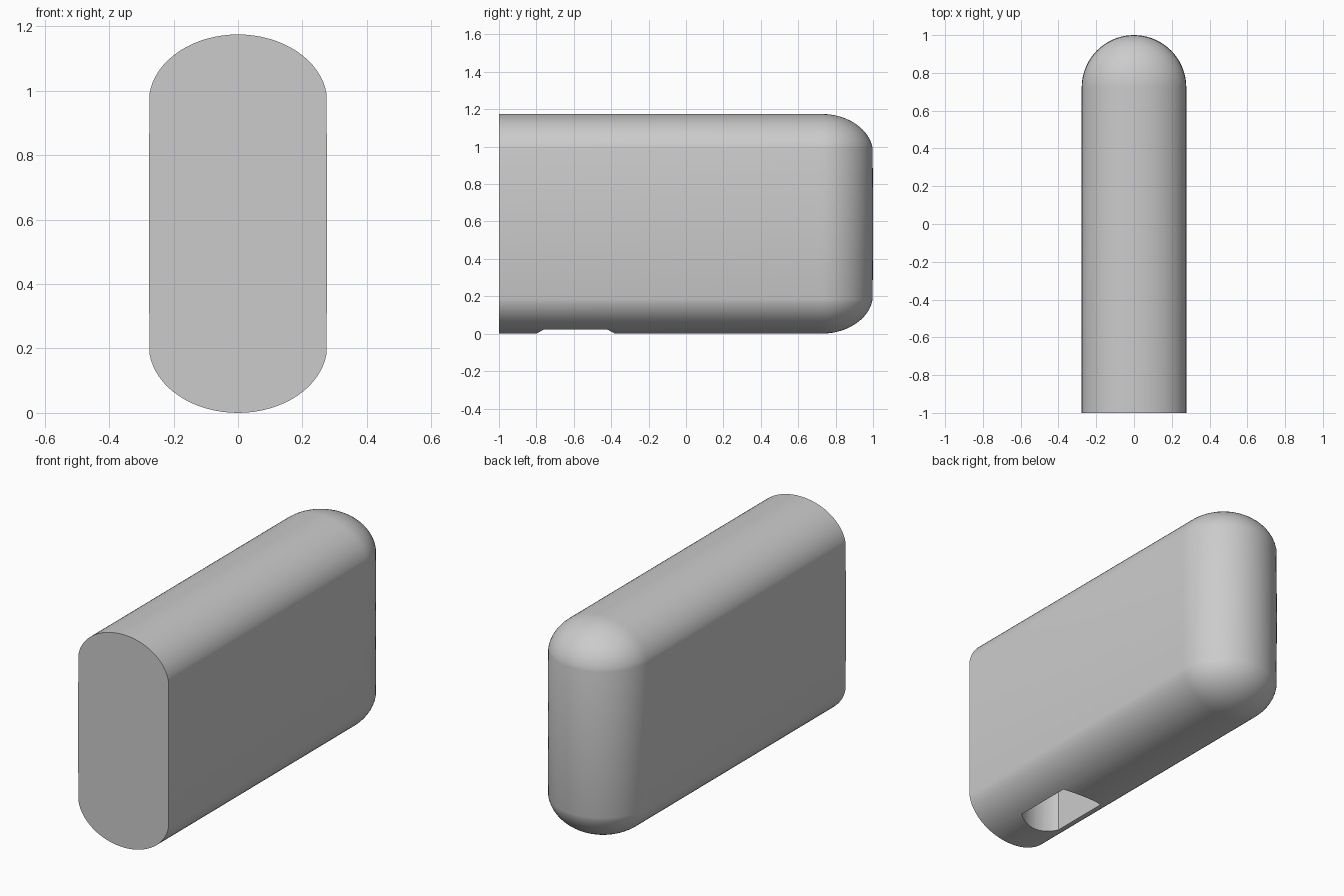
import bpy
import bmesh
from math import radians, cos, sin, asin

cube = bpy.data.objects.get("Cube")
if cube:
    bpy.data.objects.remove(cube)

HALF_W, HEIGHT, CURVE = 0.277, 1.175, 0.21   # half width, total height, height of the rounded edge
FRONT, BEND = -1.0, 0.723                    # flat front end, start of the rounded back

# Material
grey = bpy.data.materials.new("light_grey")
grey.use_nodes = True
colour = (0.6, 0.6, 0.6, 1)
grey.diffuse_color = colour
grey.node_tree.nodes["Principled BSDF"].inputs["Base Color"].default_value = colour


def make_object(name, bm):
    bmesh.ops.recalc_face_normals(bm, faces=bm.faces)
    mesh = bpy.data.meshes.new(name)
    bm.to_mesh(mesh)
    bm.free()
    mesh.materials.append(grey)
    obj = bpy.data.objects.new(name, mesh)
    bpy.context.collection.objects.link(obj)
    return obj


# Half profile (radius, height): rounded bottom, slightly bowed side, rounded top
angles = [radians(-90 + 83 * i / 16) for i in range(17)]
bottom = [(HALF_W * cos(a), CURVE + CURVE * sin(a)) for a in angles]
top = [(r, HEIGHT - z) for r, z in reversed(bottom)]
profile = bottom + [(HALF_W, HEIGHT / 2)] + top

# Body: each level is a U shape, straight sides with a half circle at the back
bm = bmesh.new()
levels = []
for r, z in profile:
    path = [(r, FRONT)]
    path += [(r * cos(radians(a)), BEND + r * sin(radians(a))) for a in range(0, 181, 5)]
    path.append((-r, FRONT))
    levels.append([bm.verts.new((x, y, z)) for x, y in path])
for low, high in zip(levels, levels[1:]):
    for i in range(len(low) - 1):
        bm.faces.new((low[i], low[i + 1], high[i + 1], high[i]))
bm.faces.new([l[0] for l in levels] + [l[-1] for l in reversed(levels)])
bmesh.ops.remove_doubles(bm, verts=bm.verts, dist=0.0005)
body = make_object("rounded_body", bm)

# Socket cutter: a round plug with two flat sides
RADIUS, FLAT, CENTRE, DEPTH = 0.21, 0.125, -0.59, 0.45
limit = asin(FLAT / RADIUS)
arc = [limit * (i / 8 - 1) for i in range(17)]
outline = [(RADIUS * sin(a), CENTRE + RADIUS * cos(a)) for a in arc]
outline += [(-RADIUS * sin(a), CENTRE - RADIUS * cos(a)) for a in arc]
bm = bmesh.new()
face = bm.faces.new([bm.verts.new((x, y, -0.1)) for x, y in outline])
sweep = bmesh.ops.extrude_face_region(bm, geom=[face])["geom"]
bmesh.ops.translate(bm, vec=(0, 0, DEPTH + 0.1),
                    verts=[v for v in sweep if isinstance(v, bmesh.types.BMVert)])
cutter = make_object("socket_cutter", bm)
cutter.hide_render = True

# Cut the socket into the underside
cut = body.modifiers.new("socket", "BOOLEAN")
cut.operation = "DIFFERENCE"
cut.solver = "EXACT"
cut.object = cutter
bpy.ops.object.select_all(action="DESELECT")
body.select_set(True)
bpy.context.view_layer.objects.active = body
bpy.ops.object.modifier_apply(modifier=cut.name)
bpy.data.objects.remove(cutter)
bpy.ops.object.shade_smooth_by_angle(angle=radians(30))
